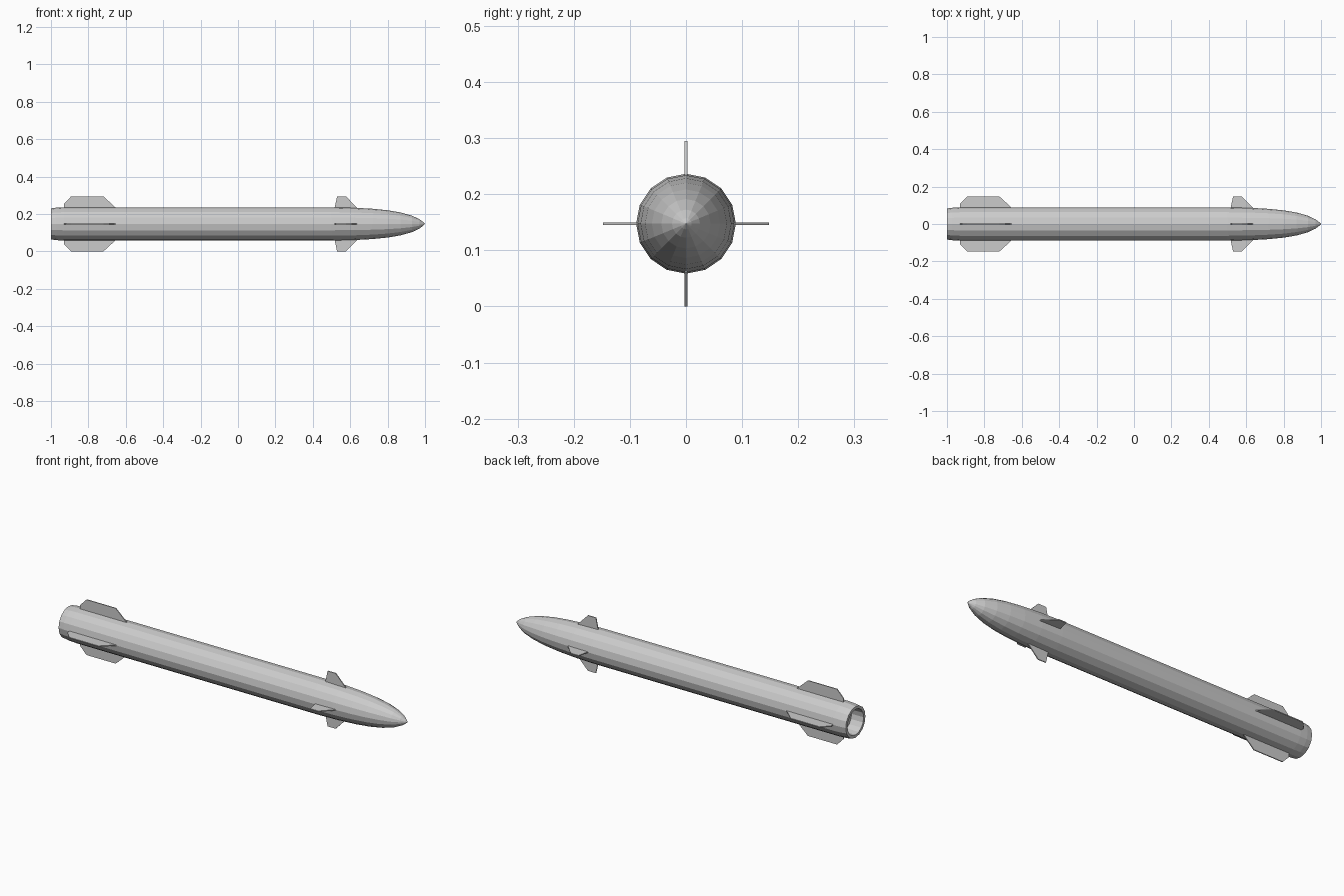
import bpy, bmesh, math
from mathutils import Matrix

if "Cube" in bpy.data.objects:
    bpy.data.objects.remove(bpy.data.objects["Cube"])

AXIS_Z = 0.1475
SIDES = 16


def finish(bm, name):
    bmesh.ops.recalc_face_normals(bm, faces=bm.faces)
    mesh = bpy.data.meshes.new(name)
    bm.to_mesh(mesh)
    bm.free()
    obj = bpy.data.objects.new(name, mesh)
    obj.location.z = AXIS_Z
    bpy.context.collection.objects.link(obj)
    return obj


def lathe(name, profile):
    """Revolve (x, radius) points around the x axis."""
    bm = bmesh.new()
    verts = [bm.verts.new((x, 0, r)) for x, r in profile]
    edges = [bm.edges.new(pair) for pair in zip(verts, verts[1:])]
    bmesh.ops.spin(bm, geom=verts + edges, cent=(0, 0, 0), axis=(1, 0, 0),
                   angle=math.tau, steps=SIDES, use_merge=False)
    bmesh.ops.remove_doubles(bm, verts=bm.verts, dist=0.0002)
    return finish(bm, name)


def fin_set(name, outline, thickness):
    """Four flat plates around the body from an (x, radius) outline."""
    for i in range(4):
        bm = bmesh.new()
        face = bm.faces.new([bm.verts.new((x, -thickness / 2, r)) for x, r in outline])
        side = bmesh.ops.extrude_face_region(bm, geom=[face])
        moved = [v for v in side["geom"] if isinstance(v, bmesh.types.BMVert)]
        bmesh.ops.translate(bm, verts=moved, vec=(0, thickness, 0))
        bmesh.ops.transform(bm, matrix=Matrix.Rotation(i * math.pi / 2, 4, 'X'), verts=bm.verts)
        finish(bm, f"{name}_{i + 1}")


# Body: recessed nozzle, tail taper, tube and rounded nose
lathe("body", [
    (-0.93, 0), (-0.93, 0.066), (-1.0, 0.068), (-1.0, 0.083),
    (-0.97, 0.087), (-0.93, 0.089), (0.50, 0.089), (0.62, 0.0865),
    (0.72, 0.081), (0.80, 0.073), (0.87, 0.061), (0.93, 0.044),
    (0.97, 0.025), (0.99, 0.010), (1.0, 0),
])

# Tail fins
fin_set("tail_fin", [
    (-0.93, 0.080), (-0.93, 0.108), (-0.892, 0.1475),
    (-0.72, 0.1475), (-0.655, 0.088), (-0.655, 0.080),
], 0.005)

# Small forward fins
fin_set("forward_fin", [
    (0.517, 0.078), (0.517, 0.088), (0.53, 0.1475),
    (0.577, 0.1475), (0.636, 0.087), (0.636, 0.078),
], 0.005)
